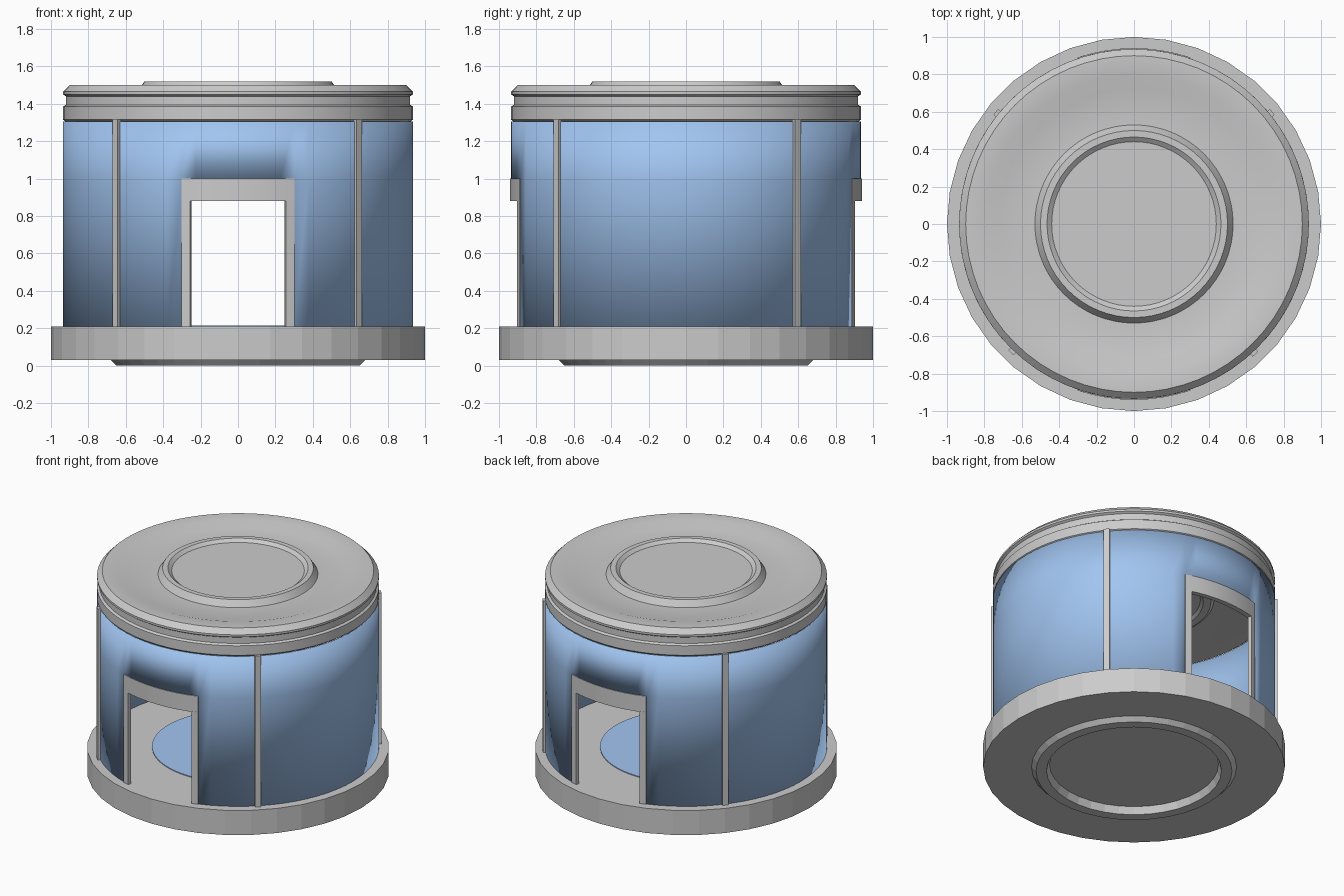
import bpy, bmesh
from math import sin, cos, asin, radians, pi, tau

if "Cube" in bpy.data.objects:
    bpy.data.objects.remove(bpy.data.objects["Cube"])

WALL_R, FLOOR_Z, DOOR_TOP, WALL_TOP = 0.935, 0.21, 1.0, 1.305
DOOR = asin(0.30 / WALL_R)


def finish(bm, name, smooth=True, mat=None):
    bmesh.ops.recalc_face_normals(bm, faces=bm.faces)
    me = bpy.data.meshes.new(name)
    bm.to_mesh(me)
    bm.free()
    ob = bpy.data.objects.new(name, me)
    bpy.context.collection.objects.link(ob)
    if mat:
        me.materials.append(mat)
    if smooth:
        bpy.ops.object.select_all(action='DESELECT')
        ob.select_set(True)
        bpy.context.view_layer.objects.active = ob
        bpy.ops.object.shade_smooth_by_angle(angle=radians(30))
    return ob


def lathe(name, profile, sides, smooth=True, mat=None):
    """Revolve an (r, z) profile; its ends lie on the axis."""
    bm = bmesh.new()
    vs = [bm.verts.new((r, 0, z)) for r, z in profile]
    es = [bm.edges.new(p) for p in zip(vs, vs[1:])]
    bmesh.ops.spin(bm, geom=vs + es, cent=(0, 0, 0), axis=(0, 0, 1),
                   angle=tau, steps=sides, use_duplicate=False)
    bmesh.ops.remove_doubles(bm, verts=bm.verts, dist=1e-4)
    return finish(bm, name, smooth, mat)


def at(r, a, z):
    """Point at angle a measured from the front (-y) toward +x."""
    return (r * sin(a), -r * cos(a), z)


def arc_block(name, mid, half, r0, r1, z0, z1, steps=1):
    bm = bmesh.new()
    rings = []
    for i in range(steps + 1):
        a = mid - half + 2 * half * i / steps
        rings.append([bm.verts.new(at(r, a, z)) for r, z in
                      ((r0, z0), (r1, z0), (r1, z1), (r0, z1))])
    for p, q in zip(rings, rings[1:]):
        for k in range(4):
            bm.faces.new((p[k], p[k - 1], q[k - 1], q[k]))
    bm.faces.new(rings[0])
    bm.faces.new(rings[-1])
    return finish(bm, name)


blue = bpy.data.materials.new("blue_panel")
blue.diffuse_color = (0.36, 0.56, 0.88, 1)
blue.use_nodes = True
blue.node_tree.nodes["Principled BSDF"].inputs["Base Color"].default_value = blue.diffuse_color

# Faceted base with a foot ring and recessed underside
lathe("base", [(0, 0.05), (0.56, 0.05), (0.58, 0.0), (0.65, 0.0), (0.68, 0.03),
               (1.0, 0.03), (1.0, FLOOR_Z), (0, FLOOR_Z)], 36, smooth=False)

# Blue round floor panel
lathe("floor_panel", [(0, 0.20), (0.57, 0.20), (0.57, 0.216), (0, 0.216)], 64, mat=blue)

# Curved wall sheet with door openings front and back
angles = []
for start in (-DOOR, pi - DOOR):
    angles += [(start + 2 * DOOR * i / 8, True) for i in range(8)]
    angles += [(start + 2 * DOOR + (pi - 2 * DOOR) * i / 28, False) for i in range(28)]
bm = bmesh.new()
cols = [[bm.verts.new(at(WALL_R, a, z)) for z in (FLOOR_Z, DOOR_TOP, WALL_TOP)]
        for a, _ in angles]
for i, (_, in_door) in enumerate(angles):
    p, q = cols[i], cols[(i + 1) % len(cols)]
    for k in ((1,) if in_door else (0, 1)):
        bm.faces.new((p[k], q[k], q[k + 1], p[k + 1]))
bmesh.ops.delete(bm, geom=[v for v in bm.verts if not v.link_faces], context='VERTS')
wall = finish(bm, "wall", mat=blue)
solid = wall.modifiers.new("thickness", 'SOLIDIFY')
solid.thickness, solid.offset = 0.01, -1

# Door frames: curved lintel and two jambs on each side
for side, mid in (("front", 0), ("back", pi)):
    arc_block(side + "_lintel", mid, DOOR, 0.905, 0.94, 0.88, DOOR_TOP, 8)
    for label, s in (("left", -1), ("right", 1)):
        arc_block(f"{side}_{label}_jamb", mid + s * (DOOR - 0.025), 0.025,
                  0.915, 0.94, FLOOR_Z, 0.885)

# Four wall posts
for label, deg in (("front_left", -43.7), ("front_right", 43),
                   ("back_right", 129), ("back_left", -129)):
    arc_block(label + "_post", radians(deg), 0.021, 0.92, 0.952, FLOOR_Z, 1.315)

# Roof cap: ringed ceiling, grooved rim, stepped top
lathe("roof_cap", [
    (0, 1.31), (0.44, 1.31), (0.46, 1.295), (0.51, 1.295), (0.53, 1.31),
    (0.72, 1.31), (0.80, 1.30), (0.915, 1.30), (0.935, 1.315), (0.935, 1.385),
    (0.92, 1.395), (0.92, 1.44), (0.935, 1.45), (0.935, 1.465), (0.90, 1.50),
    (0.80, 1.50), (0.72, 1.475), (0.53, 1.475), (0.50, 1.52), (0.465, 1.52),
    (0.44, 1.50), (0, 1.50)], 64)
